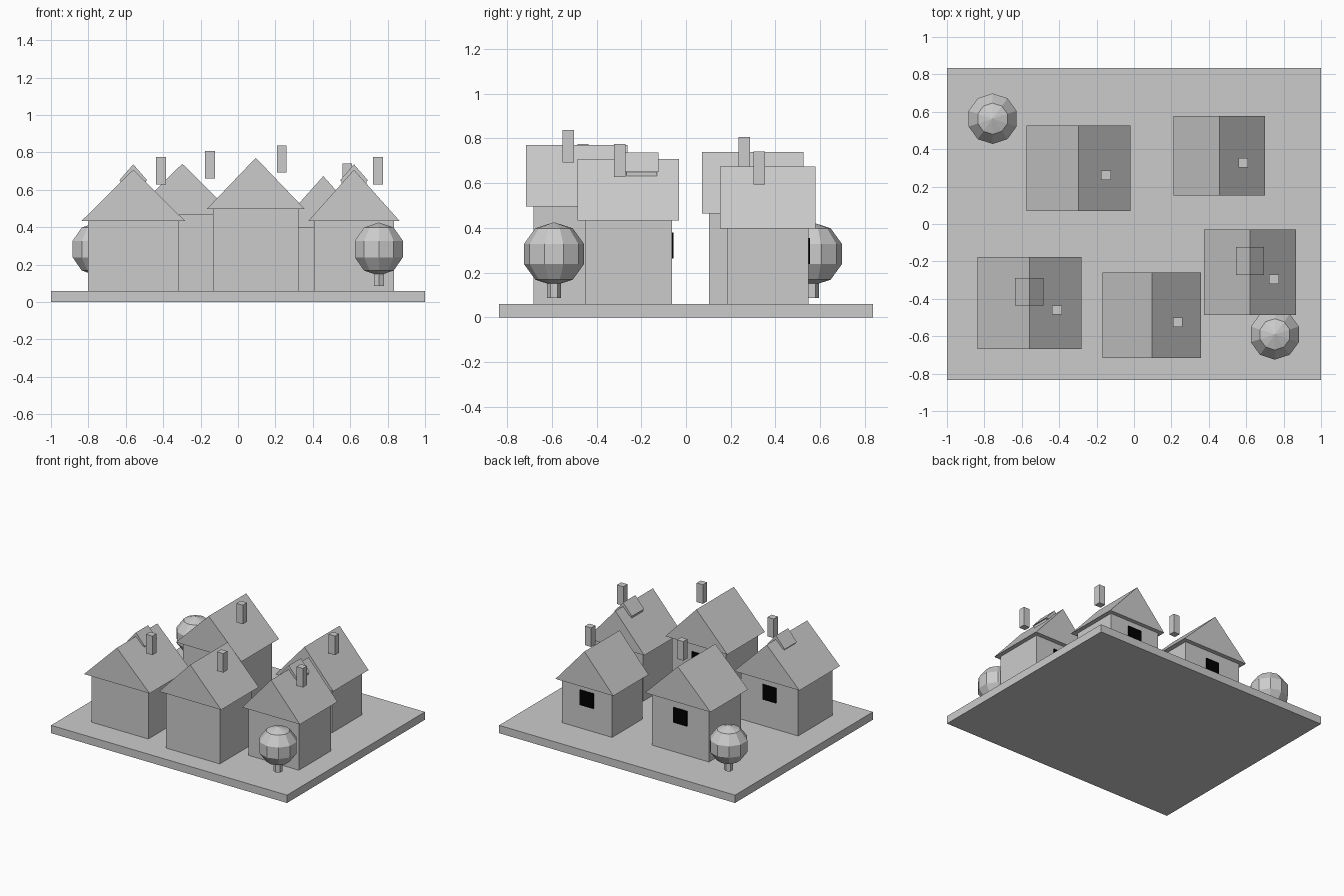
import bpy, bmesh
from mathutils import Matrix

if "Cube" in bpy.data.objects:
    bpy.data.objects.remove(bpy.data.objects["Cube"])

BASE_TOP = 0.06
dark = bpy.data.materials.new("window_dark")
dark.diffuse_color = (0.0, 0.0, 0.0, 1)
dark.use_nodes = True
dark.node_tree.nodes["Principled BSDF"].inputs["Base Color"].default_value = dark.diffuse_color


def finish(name, bm, mat=None):
    bmesh.ops.recalc_face_normals(bm, faces=bm.faces)
    me = bpy.data.meshes.new(name)
    bm.to_mesh(me)
    bm.free()
    if mat:
        me.materials.append(mat)
    ob = bpy.data.objects.new(name, me)
    bpy.context.collection.objects.link(ob)
    return ob


def box(name, center, size, mat=None):
    bm = bmesh.new()
    m = Matrix.Translation(center) @ Matrix.Diagonal((*size, 1))
    bmesh.ops.create_cube(bm, size=1, matrix=m)
    return finish(name, bm, mat)


def gable(name, cx, cy, w, d, z0, z1):
    """Triangular prism with its ridge running along y."""
    bm = bmesh.new()
    tri = [(cx - w / 2, z0), (cx + w / 2, z0), (cx, z1)]
    face = bm.faces.new([bm.verts.new((x, cy - d / 2, z)) for x, z in tri])
    ext = bmesh.ops.extrude_face_region(bm, geom=[face], use_keep_orig=True)
    moved = [g for g in ext["geom"] if isinstance(g, bmesh.types.BMVert)]
    bmesh.ops.translate(bm, verts=moved, vec=(0, d, 0))
    return finish(name, bm)


def house(i, cx, cy, roof_w, roof_d, eave, chim_dx, dormer):
    wall_w, wall_d = roof_w / 1.15, roof_d / 1.17
    h = eave - BASE_TOP
    peak = eave + 0.275
    box(f"house_{i}_walls", (cx, cy, BASE_TOP + h / 2), (wall_w, wall_d, h))
    gable(f"house_{i}_roof", cx, cy, roof_w, roof_d, eave, peak)
    # chimney hovers just above the right slope
    box(f"house_{i}_chimney", (cx + chim_dx, cy - 0.038, peak - 0.006),
        (0.053, 0.05, 0.146))
    # back window
    box(f"house_{i}_window", (cx, cy + wall_d / 2 + 0.002, BASE_TOP + 0.7 * h),
        (0.115, 0.01, 0.116), dark)
    # small ridge dormer
    if dormer:
        y = cy + 0.06
        box(f"house_{i}_dormer_walls", (cx, y, 0.59), (0.135, 0.135, 0.124))
        gable(f"house_{i}_dormer_roof", cx, y, 0.15, 0.148, 0.65, 0.736)


def tree(i, x, y):
    bm = bmesh.new()
    bmesh.ops.create_uvsphere(bm, u_segments=10, v_segments=5, radius=0.142,
                              matrix=Matrix.Translation((x, y, 0.283)))
    finish(f"tree_{i}_crown", bm)
    bm = bmesh.new()
    bmesh.ops.create_cone(bm, cap_ends=True, segments=6, radius1=0.031,
                          radius2=0.031, depth=0.13,
                          matrix=Matrix.Translation((x, y, 0.151)))
    finish(f"tree_{i}_trunk", bm)


# ground slab
box("ground_slab", (0, 0, BASE_TOP / 2), (2, 1.67, BASE_TOP))

# houses: x, y, roof width, roof depth, eave height, chimney offset, dormer
houses = [
    (-0.56, -0.422, 0.556, 0.49, 0.432, 0.148, True),
    (0.095, -0.488, 0.526, 0.455, 0.496, 0.139, False),
    (0.62, -0.258, 0.49, 0.455, 0.432, 0.128, True),
    (-0.298, 0.298, 0.556, 0.455, 0.464, 0.148, False),
    (0.456, 0.365, 0.49, 0.427, 0.398, 0.128, False),
]
for i, spec in enumerate(houses, 1):
    house(i, *spec)

# trees
tree(1, 0.753, -0.59)
tree(2, -0.756, 0.563)
